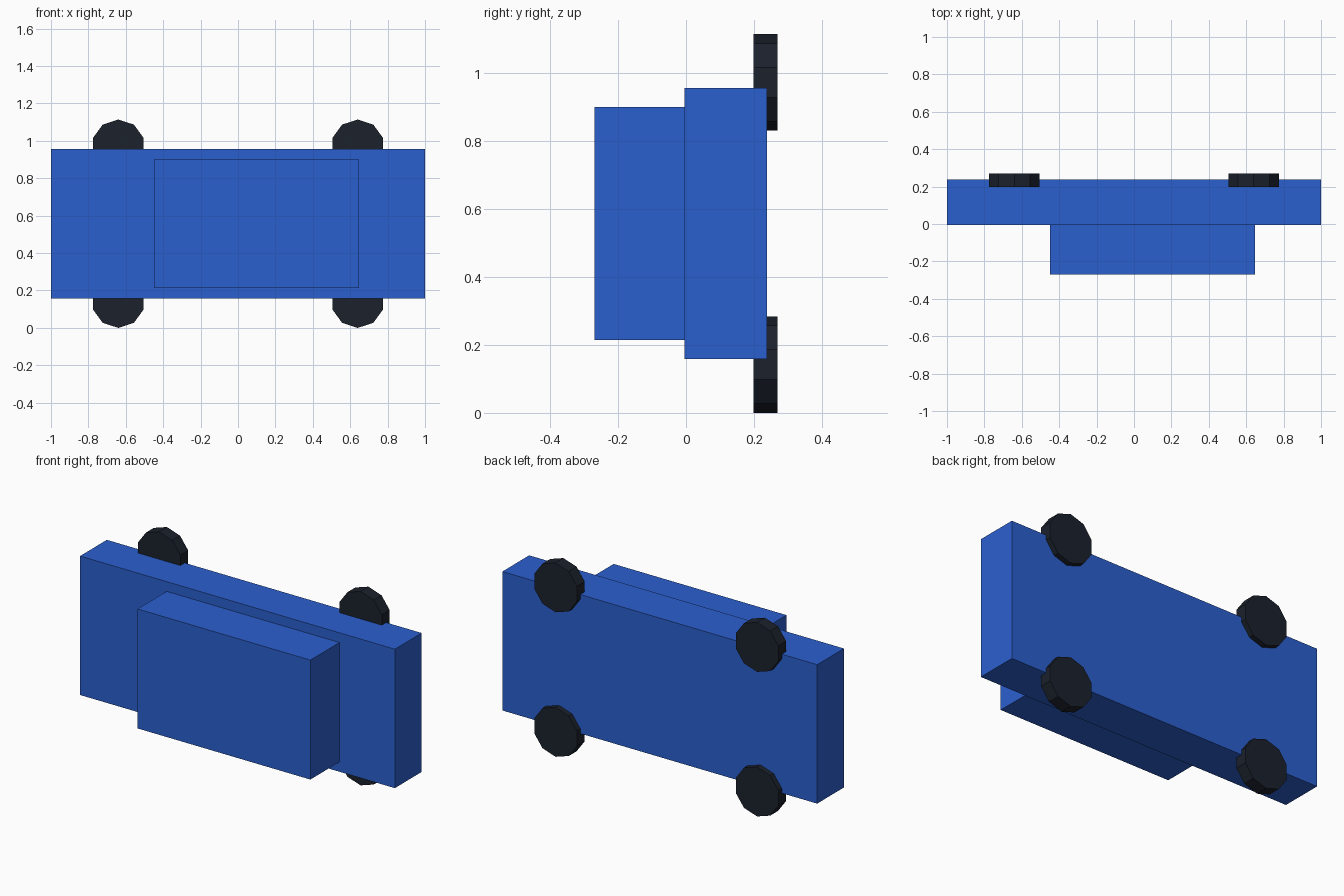
import bpy
from math import pi

if "Cube" in bpy.data.objects:
    bpy.data.objects.remove(bpy.data.objects["Cube"])


def material(name, rgb):
    m = bpy.data.materials.new(name)
    m.diffuse_color = (*rgb, 1)
    m.use_nodes = True
    m.node_tree.nodes["Principled BSDF"].inputs["Base Color"].default_value = m.diffuse_color
    return m


blue = material("blue_paint", (0.024, 0.115, 0.62))
black = material("dark_rubber", (0.011, 0.015, 0.025))

MID_Z = 0.557  # the car lies on its side, symmetric about this height


def box(name, x, y, z):
    """Box spanning the given (min, max) ranges."""
    spans = (x, y, z)
    bpy.ops.mesh.primitive_cube_add(size=1, location=[(a + b) / 2 for a, b in spans])
    ob = bpy.context.object
    ob.name = name
    ob.scale = [b - a for a, b in spans]
    bpy.ops.object.transform_apply(location=False, rotation=False, scale=True)
    ob.data.materials.append(blue)


# Body slab and cabin
box("body", (-1, 1), (-0.005, 0.238), (MID_Z - 0.399, MID_Z + 0.399))
box("cabin", (-0.45, 0.648), (-0.269, -0.005), (MID_Z - 0.343, MID_Z + 0.343))

# Four ten-sided wheels with their axles along y
for x_name, sx in (("rear", -1), ("front", 1)):
    for z_name, sz in (("lower", -1), ("upper", 1)):
        bpy.ops.mesh.primitive_cylinder_add(
            vertices=10, radius=0.142, depth=0.071,
            location=(sx * 0.64, 0.2335, MID_Z + sz * 0.415),
            rotation=(pi / 2, 0, 0))
        wheel = bpy.context.object
        wheel.name = f"{x_name}_{z_name}_wheel"
        wheel.data.materials.append(black)
